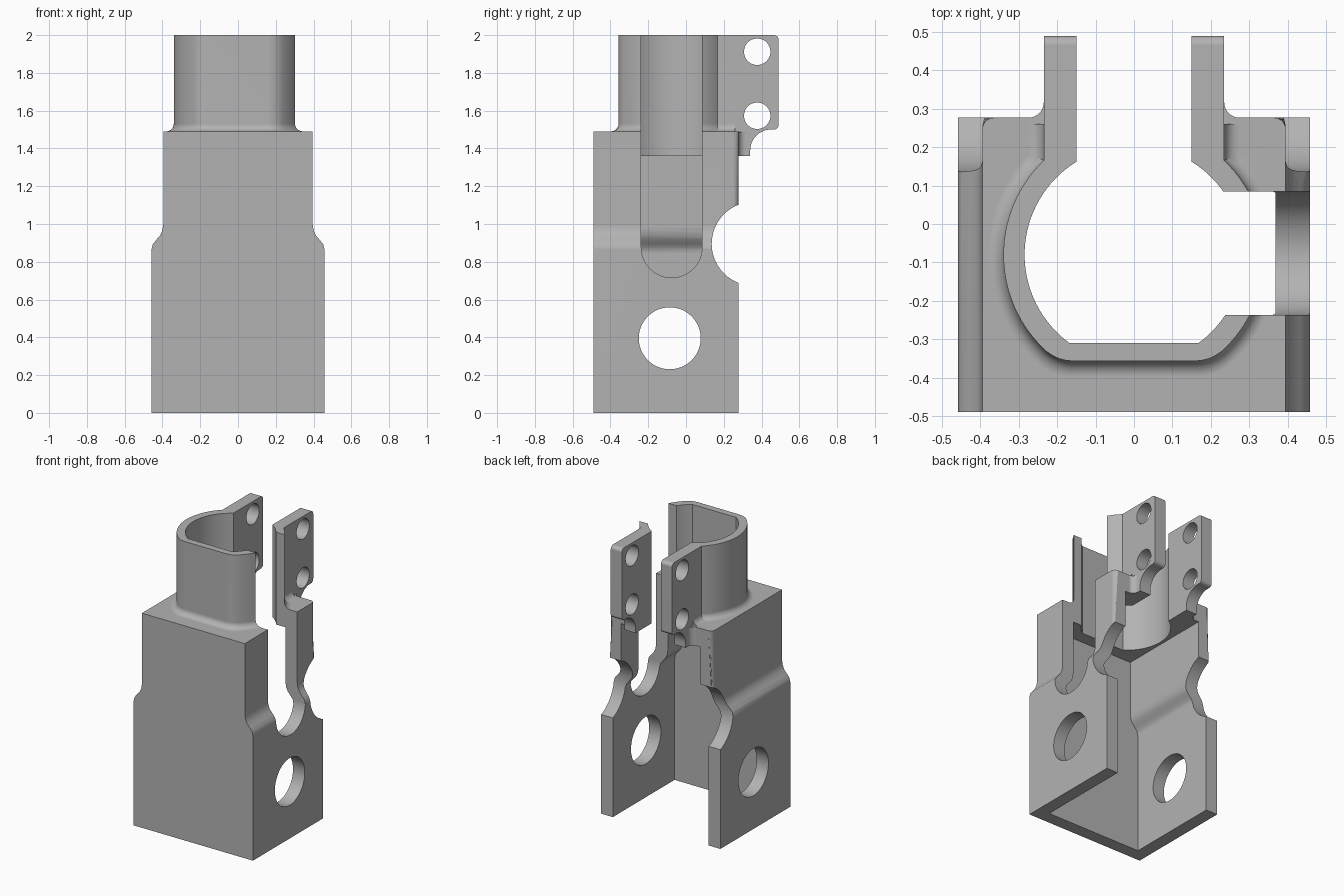
import bpy, bmesh
from math import sin, cos, pi, radians, sqrt, asin, acos
from mathutils import Vector

if "Cube" in bpy.data.objects:
    bpy.data.objects.remove(bpy.data.objects["Cube"], do_unlink=True)

steel = bpy.data.materials.new("plain_grey")
steel.use_nodes = True
grey = (0.45, 0.45, 0.45, 1)
steel.diffuse_color = grey
steel.node_tree.nodes["Principled BSDF"].inputs["Base Color"].default_value = grey


def loft(name, rings, bevel_test=None, radius=0.03):
    """Closed solid through rings of equal point count."""
    bm = bmesh.new()
    loops = [[bm.verts.new(p) for p in ring] for ring in rings]
    n = len(loops[0])
    for a, b in zip(loops, loops[1:]):
        for i in range(n):
            j = (i + 1) % n
            bm.faces.new((a[i], a[j], b[j], b[i]))
    bm.faces.new(loops[0])
    bm.faces.new(loops[-1])
    bmesh.ops.recalc_face_normals(bm, faces=bm.faces)
    if bevel_test:
        edges = [e for e in bm.edges if bevel_test(e)]
        bmesh.ops.bevel(bm, geom=edges, offset=radius, segments=5,
                        profile=0.5, affect='EDGES')
    mesh = bpy.data.meshes.new(name)
    bm.to_mesh(mesh)
    bm.free()
    mesh.materials.append(steel)
    ob = bpy.data.objects.new(name, mesh)
    bpy.context.collection.objects.link(ob)
    return ob


def prism(name, pts, axis, lo, hi, **kw):
    place = {'x': lambda u, v, d: Vector((d, u, v)),
             'y': lambda u, v, d: Vector((u, d, v)),
             'z': lambda u, v, d: Vector((u, v, d))}[axis]
    return loft(name, [[place(u, v, d) for u, v in pts] for d in (lo, hi)], **kw)


def arc(cx, cy, r, a0, a1, n):
    return [(cx + r * cos(a0 + (a1 - a0) * i / n),
             cy + r * sin(a0 + (a1 - a0) * i / n)) for i in range(n + 1)]


def disc(cx, cy, r, n=48):
    return arc(cx, cy, r, 0, 2 * pi, n)[:-1]


def mirrored(half):
    """Complete a right-hand outline with its reflection."""
    return half + [(-u, v) for u, v in reversed(half)]


def combine(tool, op):
    bpy.context.view_layer.objects.active = body
    mod = body.modifiers.new("join", 'BOOLEAN')
    mod.operation, mod.solver, mod.object = op, 'EXACT', tool
    bpy.ops.object.modifier_apply(modifier=mod.name)
    bpy.data.objects.remove(tool, do_unlink=True)


# Housing shell with a stepped shoulder and rounded rear corners
BACK, CY = 0.277, -0.08
shoulder = [(0.458, 0.865), (0.451, 0.893), (0.432, 0.917),
            (0.412, 0.94), (0.4, 0.967), (0.395, 1.0)]


def rear_upright(e):
    return all(v.co.y > 0.2 and v.co.z > 0.99 for v in e.verts) and \
        abs(e.verts[0].co.x - e.verts[1].co.x) < 0.001


body = prism("bracket_housing", mirrored([(0.458, 0)] + shoulder + [(0.395, 1.49)]),
             'y', -0.49, BACK, bevel_test=rear_upright)


# Clamp collar: flattened cylinder flaring into the housing top
def collar_outline(o):
    r, front, side = 0.34 + o, -0.357 - o, 0.235 + o
    start = asin((front - CY) / r)
    corner = Vector((r * cos(start), front))
    a, b = corner - Vector((0.04, 0)), Vector((r * cos(start + 0.12), CY + r * sin(start + 0.12)))
    blend = [tuple(a * (1 - t) ** 2 + corner * 2 * t * (1 - t) + b * t * t)
             for t in (0, 0.25, 0.5, 0.75)]
    return mirrored(blend + arc(0, CY, r, start + 0.12, acos(side / r), 28) + [(side, 0.26)])


FL = 0.04
levels = [(FL, 1.42)] + [(FL * (1 - cos(radians(a))), 1.49 + FL * (1 - sin(radians(a))))
                         for a in (90, 72, 54, 36, 18, 0)]
levels[1:] = sorted(levels[1:], key=lambda l: l[1])
levels.append((0, 2.0))
combine(loft("collar", [[Vector((u, v, z)) for u, v in collar_outline(o)]
                        for o, z in levels]), 'UNION')

# Clamp ears with scooped lower edge, and blends into the housing
ear = [(0.2, 1.3), (0.34, 1.3)] + arc(0.45, 1.39, 0.11, pi, pi / 2, 12) \
    + arc(0.465, 1.525, 0.025, -pi / 2, 0, 5) + arc(0.465, 1.975, 0.025, 0, pi / 2, 5) \
    + [(0.2, 2.0)]
blend = [(0.2, 0.2), (0.275, 0.2)] + arc(0.275, BACK + 0.04, 0.04, -pi / 2, -pi, 7) \
    + [(0.2, BACK + 0.04)]
for s in (1, -1):
    combine(prism("ear", ear, 'x', s * 0.1, s * 0.235), 'UNION')
    combine(prism("ear_blend", [(s * u, v) for u, v in blend], 'z', 1.3, 1.488), 'UNION')

# Interior cavity, open at bottom and rear
inside = [(u - 0.09, v - 0.02) for u, v in shoulder]
combine(prism("cavity", mirrored([(inside[0][0], -0.1)] + inside + [(0.305, 1.36)]),
              'y', -0.40, 0.7), 'DIFFERENCE')

# Collar bore and gap between the ears
R, GAP = 0.285, 0.15
bore = mirrored(arc(0, CY, R, asin((-0.31 - CY) / R), acos(GAP / R), 32) + [(GAP, 0.7)])
combine(prism("bore", bore, 'z', 1.3, 2.1), 'DIFFERENCE')

# Round-ended slot through the left side
slot = arc(-0.076, 0.877, 0.161, pi, 2 * pi, 24) + [(0.085, 2.1), (-0.237, 2.1)]
combine(prism("slot", slot, 'x', 0.05, 0.7), 'DIFFERENCE')

# Cross holes and rear notches through both sides
for name, y, z, r in (("pivot_hole", -0.086, 0.395, 0.164), ("rear_notch", 0.358, 0.895, 0.222),
                      ("upper_bolt_hole", 0.377, 1.912, 0.07),
                      ("lower_bolt_hole", 0.377, 1.573, 0.07)):
    combine(prism(name, disc(y, z, r), 'x', -0.7, 0.7), 'DIFFERENCE')

# Smooth curved surfaces, keep machined edges crisp
for ob in bpy.context.selected_objects:
    ob.select_set(False)
body.select_set(True)
bpy.context.view_layer.objects.active = body
bpy.ops.object.shade_smooth_by_angle(angle=radians(28))
wn = body.modifiers.new("even_normals", 'WEIGHTED_NORMAL')
wn.keep_sharp = True
